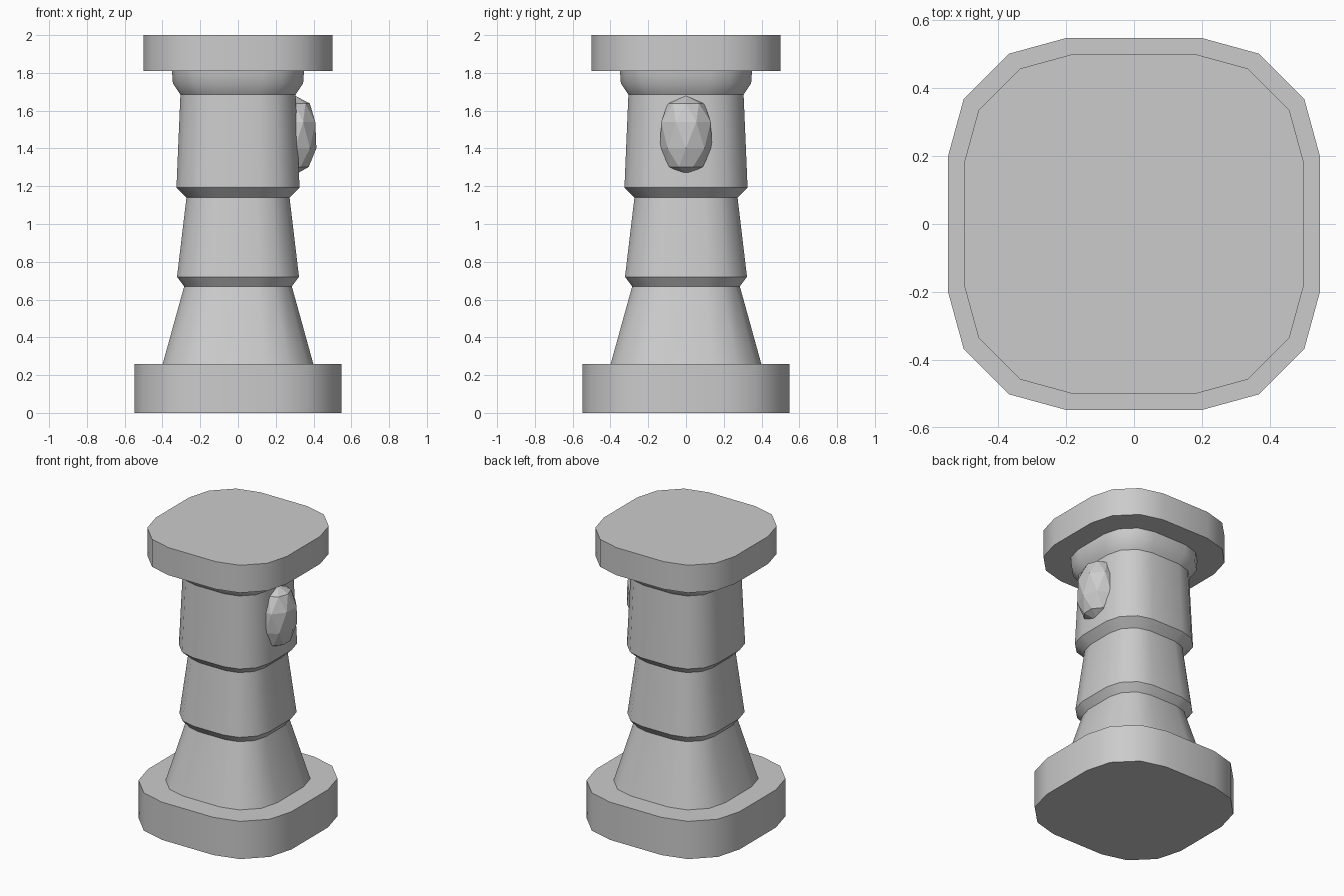
import bpy, bmesh
from math import sin, cos, tau, radians

if "Cube" in bpy.data.objects:
    bpy.data.objects.remove(bpy.data.objects["Cube"])


def squircle(r, z):
    # rounded-square ring, four points per side turned about z
    side = [(0.915, -0.67), (1, -0.36), (1, 0.36), (0.915, 0.67)]
    pts = []
    for k in range(4):
        c, s = round(cos(k * tau / 4)), round(sin(k * tau / 4))
        pts += [(r * (x * c - y * s), r * (x * s + y * c), z) for x, y in side]
    return pts


def finish(name, bm, smooth):
    bmesh.ops.recalc_face_normals(bm, faces=bm.faces[:])
    me = bpy.data.meshes.new(name)
    bm.to_mesh(me)
    bm.free()
    ob = bpy.data.objects.new(name, me)
    bpy.context.collection.objects.link(ob)
    if smooth:
        bpy.ops.object.select_all(action='DESELECT')
        ob.select_set(True)
        bpy.context.view_layer.objects.active = ob
        bpy.ops.object.shade_smooth_by_angle(angle=radians(32))
    return ob


def loft(name, profile):
    # stack rounded-square rings along z and cap both ends
    bm = bmesh.new()
    rings = [[bm.verts.new(p) for p in squircle(r, z)] for r, z in profile]
    for a, b in zip(rings, rings[1:]):
        n = len(a)
        for i in range(n):
            j = (i + 1) % n
            bm.faces.new((a[i], a[j], b[j], b[i]))
    bm.faces.new(rings[0])
    bm.faces.new(rings[-1])
    return finish(name, bm, True)


# base and top slabs
loft("base_slab", [(0.548, 0), (0.548, 0.26)])
loft("top_slab", [(0.5, 1.81), (0.5, 2.0)])

# stepped, flaring shaft
loft("shaft", [(0.4, 0.255), (0.285, 0.67), (0.323, 0.72), (0.273, 1.14),
               (0.326, 1.193), (0.305, 1.685), (0.345, 1.745), (0.35, 1.815)])

# faceted gem set into the right face
bm = bmesh.new()
for h, r, turn in [(1, 0, 0), (0.8, 0.7, 0), (0.33, 1.03, 0.5),
                   (-0.33, 1.0, 0), (-0.8, 0.7, 0.5), (-1, 0, 0)]:
    for k in range(8 if r else 1):
        a = (k + turn) * tau / 8
        bm.verts.new((0.3 + 0.115 * r * cos(a), 0.138 * r * sin(a), 1.47 + 0.21 * h))
bmesh.ops.convex_hull(bm, input=bm.verts[:])
finish("gem", bm, False)
